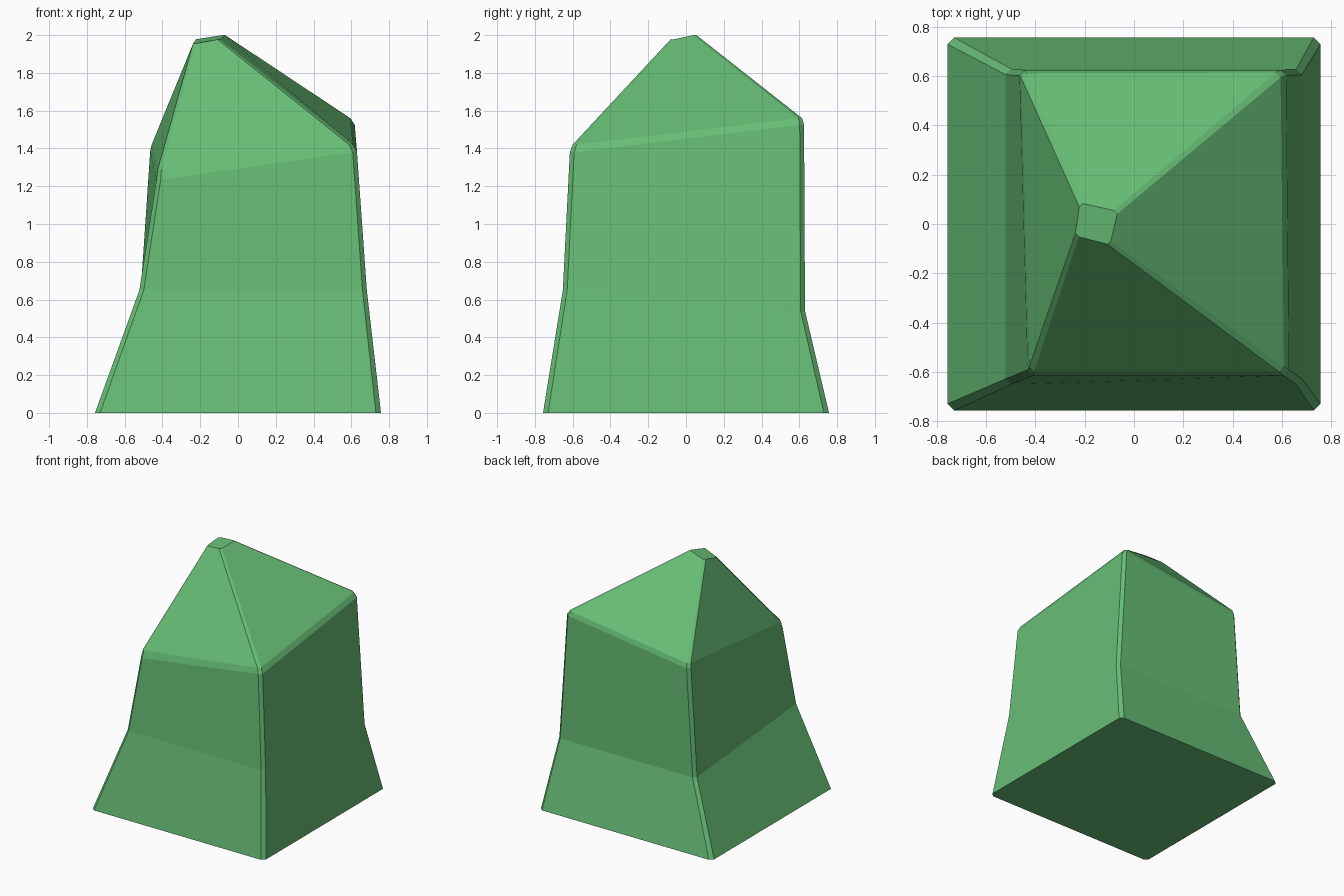
import bpy, bmesh

if "Cube" in bpy.data.objects:
    bpy.data.objects.remove(bpy.data.objects["Cube"])

# Single flat stone-green colour
mat = bpy.data.materials.new("green")
mat.diffuse_color = (0.135, 0.51, 0.18, 1)
mat.use_nodes = True
mat.node_tree.nodes["Principled BSDF"].inputs["Base Color"].default_value = mat.diffuse_color

# Each ring: chamfer size, then corners front-left, front-right, back-right, back-left
rings = [
    (0.027, [(-.757, -.757, 0), (.757, -.757, 0), (.757, .757, 0), (-.757, .757, 0)]),           # foot
    (0.023, [(-.522, -.652, .65), (.682, -.652, .65), (.682, .63, .54), (-.522, .63, .54)]),     # knee
    (0.023, [(-.432, -.615, 1.235), (.63, -.615, 1.38), (.618, .625, 1.525), (-.465, .625, 1.385)]),  # eave, lower
    (0.020, [(-.425, -.598, 1.29), (.609, -.6, 1.42), (.595, .615, 1.56), (-.457, .612, 1.42)]),     # eave, upper
    (0.014, [(-.238, -.052, 1.955), (-.094, -.082, 1.977), (-.068, .055, 2.0), (-.222, .083, 1.978)]),  # tip
]
signs = [(1, 1), (-1, 1), (-1, -1), (1, -1)]  # inward direction at each corner

bm = bmesh.new()
loops = []
for c, corners in rings:
    loop = []
    for i, ((x, y, z), (sx, sy)) in enumerate(zip(corners, signs)):
        pair = [(x, y + sy * c, z), (x + sx * c, y, z)]
        if i % 2:
            pair.reverse()
        loop += [bm.verts.new(p) for p in pair]
    loops.append(loop)

# Walls and roof slopes between rings, then the two end caps
for a, b in zip(loops, loops[1:]):
    for i in range(8):
        j = (i + 1) % 8
        bm.faces.new((a[i], a[j], b[j], b[i]))
bm.faces.new(loops[0][::-1])
bm.faces.new(loops[-1])
bmesh.ops.recalc_face_normals(bm, faces=bm.faces)

mesh = bpy.data.meshes.new("standing_stone")
bm.to_mesh(mesh)
bm.free()
mesh.materials.append(mat)
obj = bpy.data.objects.new("standing_stone", mesh)
bpy.context.collection.objects.link(obj)
